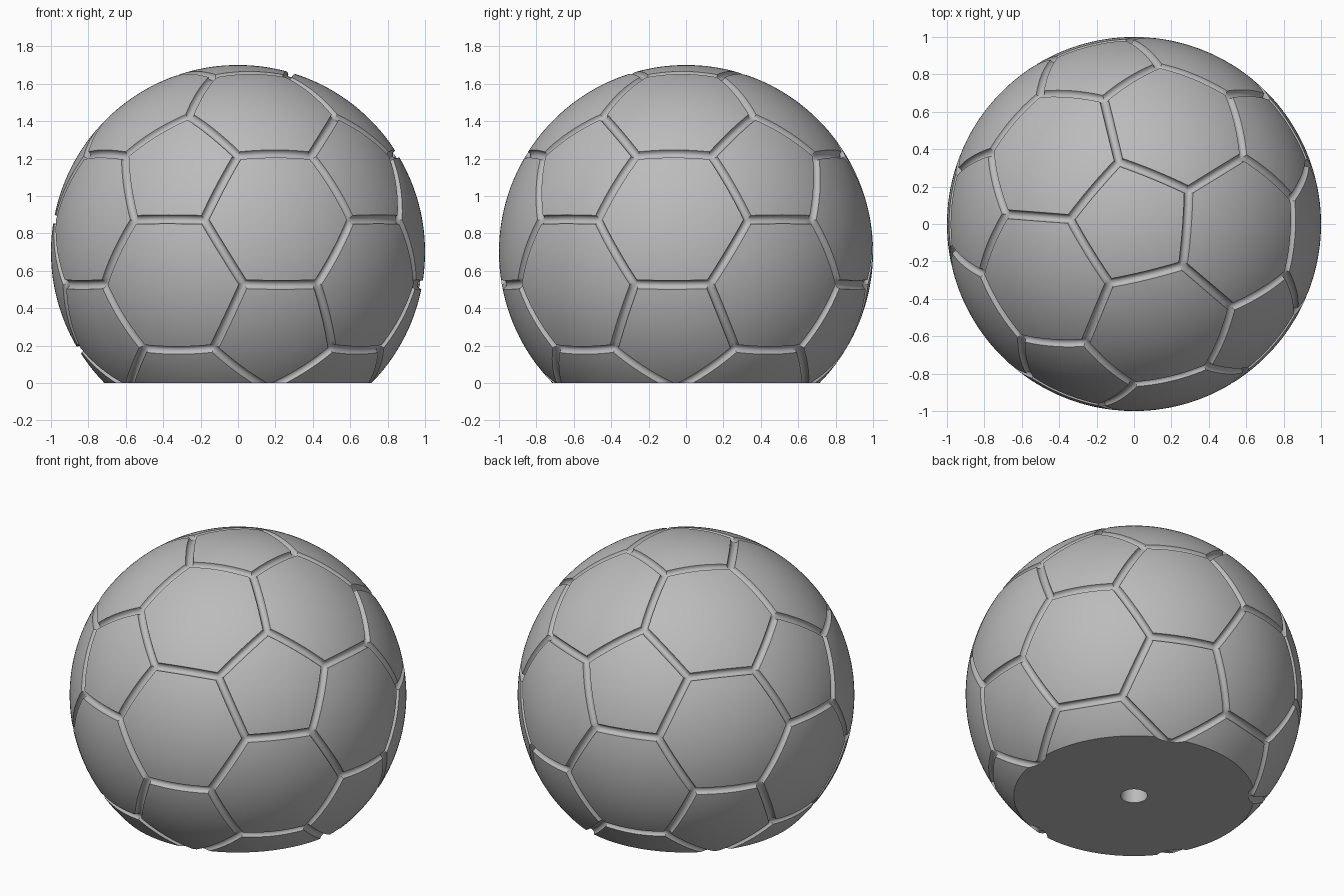
import bpy, bmesh
from math import sin, cos, pi, atan2, radians
from mathutils import Vector, Matrix

if "Cube" in bpy.data.objects:
    bpy.data.objects.remove(bpy.data.objects["Cube"])

CENTRE_Z = 0.7      # sphere centre above the flat base
GROOVE = 0.025      # radius of the round seam groove
SEGMENTS = 14       # points along each panel edge
RINGS = 14          # rings from panel middle to rim
GROOVE_STEPS = 4
HOLE_RADIUS, HOLE_DEPTH = 0.08, 0.4


def make_material(name, colour):
    mat = bpy.data.materials.new(name)
    mat.use_nodes = True
    mat.diffuse_color = colour
    mat.node_tree.nodes["Principled BSDF"].inputs["Base Color"].default_value = colour
    return mat


def panel_polygons():
    """Twelve pentagons and twenty hexagons: an icosahedron with its corners cut off."""
    ico = bmesh.new()
    bmesh.ops.create_icosphere(ico, subdivisions=1, radius=1)
    upper = next(v.co for v in ico.verts if 0.1 < v.co.z < 0.9)
    turn = Matrix.Rotation(radians(31.6) - atan2(upper.y, upper.x), 3, 'Z')
    bmesh.ops.rotate(ico, verts=ico.verts, matrix=turn)
    polygons = []
    for f in ico.faces:
        points = []
        for loop in f.loops:
            a, b = loop.vert.co, loop.link_loop_next.vert.co
            points += [a.lerp(b, 1 / 3), a.lerp(b, 2 / 3)]
        polygons.append(points)
    for v in ico.verts:
        points = [v.co.lerp(e.other_vert(v).co, 1 / 3) for e in v.link_edges]
        x = (points[0] - v.co.normalized() * points[0].dot(v.co)).normalized()
        y = v.co.cross(x)
        points.sort(key=lambda p: atan2(p.dot(y), p.dot(x)))
        polygons.append(points)
    ico.free()
    return [[p.normalized() for p in points] for points in polygons]


def add_panel(bm, corners):
    """A domed panel whose rim rolls down into the seam groove."""
    n = len(corners)
    middle = sum(corners, Vector()) / n
    apothem = ((corners[0] + corners[1]) / 2 - middle).length
    outline = [corners[i].lerp(corners[(i + 1) % n], k / SEGMENTS)
               for i in range(n) for k in range(SEGMENTS)]
    rim = 1 - GROOVE / apothem
    rings = [(rim * r / RINGS, 1) for r in range(1, RINGS + 1)]
    for s in range(1, GROOVE_STEPS + 1):
        a = s / GROOVE_STEPS * pi / 2
        rings.append((1 - GROOVE * cos(a) / apothem, 1 - GROOVE * sin(a)))
    last, hub = None, bm.verts.new(middle.normalized())
    for scale, radius in rings:
        ring = [bm.verts.new(middle.lerp(p, scale).normalized() * radius) for p in outline]
        for i in range(len(ring)):
            j = (i + 1) % len(ring)
            if last:
                bm.faces.new((last[i], ring[i], ring[j], last[j]))
            else:
                bm.faces.new((hub, ring[i], ring[j]))
        last = ring


# Ball: all panels joined along the seams
bm = bmesh.new()
for corners in panel_polygons():
    add_panel(bm, corners)
bmesh.ops.remove_doubles(bm, verts=bm.verts, dist=0.0005)
bmesh.ops.translate(bm, verts=bm.verts, vec=(0, 0, CENTRE_Z))

# Flat base
bmesh.ops.bisect_plane(bm, geom=bm.verts[:] + bm.edges[:] + bm.faces[:], dist=1e-5,
                       plane_co=(0, 0, 0), plane_no=(0, 0, -1), clear_outer=True)
base_edges = [e for e in bm.edges if e.is_boundary]

# Round socket in the base
circle = bmesh.ops.create_circle(bm, segments=48, radius=HOLE_RADIUS)["verts"]
hole_edges = list({e for v in circle for e in v.link_edges})
bmesh.ops.triangle_fill(bm, edges=base_edges + hole_edges, use_beauty=True,
                        normal=(0, 0, -1))
wall = bmesh.ops.extrude_edge_only(bm, edges=hole_edges)["geom"]
top_verts = [g for g in wall if isinstance(g, bmesh.types.BMVert)]
top_edges = [g for g in wall if isinstance(g, bmesh.types.BMEdge)]
bmesh.ops.translate(bm, verts=top_verts, vec=(0, 0, HOLE_DEPTH))
bmesh.ops.edgeloop_fill(bm, edges=top_edges)
bmesh.ops.recalc_face_normals(bm, faces=bm.faces)

mesh = bpy.data.meshes.new("panelled_ball")
bm.to_mesh(mesh)
bm.free()
ball = bpy.data.objects.new("panelled_ball", mesh)
bpy.context.collection.objects.link(ball)
mesh.materials.append(make_material("plain grey", (0.5, 0.5, 0.5, 1)))

bpy.ops.object.select_all(action='DESELECT')
ball.select_set(True)
bpy.context.view_layer.objects.active = ball
bpy.ops.object.shade_smooth_by_angle(angle=radians(35))
